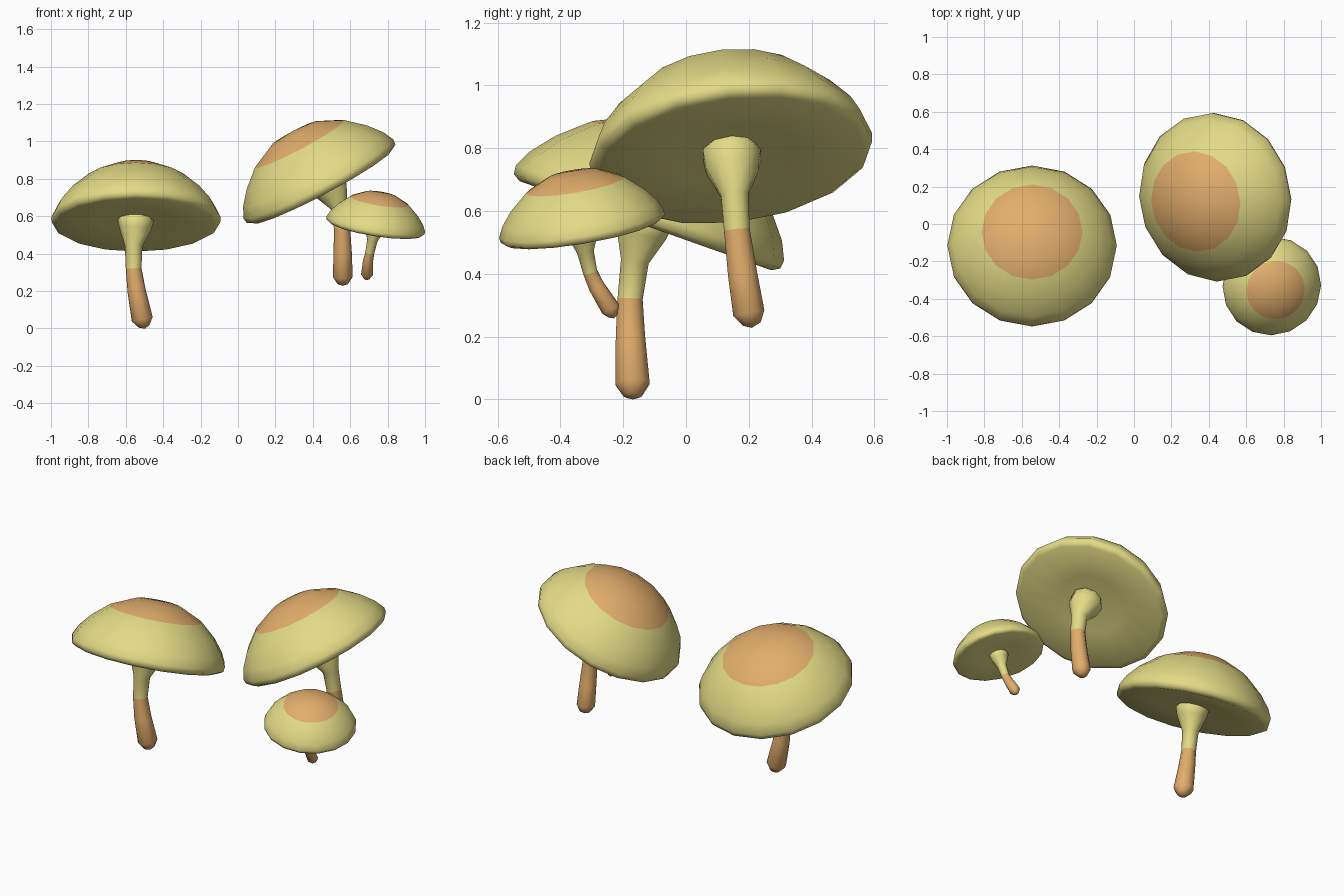
import bpy, bmesh, math
from mathutils import Vector

cube = bpy.data.objects.get("Cube")
if cube:
    bpy.data.objects.remove(cube, do_unlink=True)

UP = Vector((0, 0, 1))


def make_material(name, rgb):
    mat = bpy.data.materials.new(name)
    mat.use_nodes = True
    mat.diffuse_color = (*rgb, 1)
    bsdf = next(n for n in mat.node_tree.nodes if n.type == "BSDF_PRINCIPLED")
    bsdf.inputs["Base Color"].default_value = (*rgb, 1)
    return mat


olive = make_material("olive yellow", (0.77, 0.71, 0.24))
tan = make_material("warm tan", (0.76, 0.42, 0.15))


def skin(name, rings, sides, is_tan):
    """Join rings (centre, axis, radius) into a closed tube; is_tan(i) colours band i."""
    bm = bmesh.new()
    loops = []
    for centre, axis, radius in rings:
        turn = UP.rotation_difference(axis)
        if radius == 0:
            loops.append([bm.verts.new(centre)] * sides)
            continue
        loop = []
        for k in range(sides):
            a = math.tau * k / sides
            offset = Vector((math.cos(a), math.sin(a), 0)) * radius
            loop.append(bm.verts.new(centre + turn @ offset))
        loops.append(loop)
    for i, (low, high) in enumerate(zip(loops, loops[1:])):
        for k in range(sides):
            n = (k + 1) % sides
            corners = dict.fromkeys((low[k], low[n], high[n], high[k]))
            face = bm.faces.new(list(corners))
            face.material_index = int(is_tan(i))
    bmesh.ops.recalc_face_normals(bm, faces=bm.faces)
    mesh = bpy.data.meshes.new(name)
    bm.to_mesh(mesh)
    bm.free()
    mesh.materials.append(olive)
    mesh.materials.append(tan)
    obj = bpy.data.objects.new(name, mesh)
    bpy.context.collection.objects.link(obj)
    bpy.ops.object.select_all(action="DESELECT")
    obj.select_set(True)
    bpy.context.view_layer.objects.active = obj
    bpy.ops.object.shade_smooth_by_angle(angle=math.radians(100))


# Cap section (radius, height) from nearly flat underside, round the rim, to the crown
CAP = [(0, .012), (.2, .004), (.425, -.018), (.45, -.003), (.453, .025),
       (.425, .083), (.365, .157), (.27, .24), (.14, .302), (0, .318)]
SPOT_START = 7


def cap(name, centre, slope, size):
    axis = Vector((*slope, 1)).normalized()
    rings = [(Vector(centre) + axis * h * size, axis, r * size) for r, h in CAP]
    skin(name, rings, 16, lambda i: i >= SPOT_START)


def stem(name, path):
    points = [Vector(p[:3]) for p in path]
    rings = []
    for i, p in enumerate(path):
        axis = points[min(i + 1, len(path) - 1)] - points[max(i - 1, 0)]
        rings.append((points[i], axis.normalized(), p[3]))
    skin(name, rings, 10, lambda i: i < 4)


# Right mushroom, tipped backwards
cap("right_cap", (-.545, -.123, .57), (0, .354), 1)
stem("right_stem", [
    (-.495, -.17, 0, 0), (-.5, -.17, .012, .03), (-.512, -.17, .05, .057),
    (-.542, -.177, .2, .049), (-.558, -.178, .32, .042), (-.558, -.163, .44, .047),
    (-.55, -.142, .53, .085), (-.547, -.13, .58, .097), (-.545, -.123, .61, .07)])

# Left mushroom, tipped strongly to its right
cap("left_cap", (.442, .145, .777), (-.53, -.12), 1)
stem("left_stem", [
    (.56, .21, .228, 0), (.56, .21, .24, .03), (.56, .2, .275, .053),
    (.56, .18, .4, .049), (.556, .162, .54, .043), (.54, .155, .65, .046),
    (.502, .147, .735, .088), (.475, .146, .778, .097), (.445, .146, .815, .07)])

# Small mushroom
cap("small_cap", (.735, -.33, .545), (.16, -.17), .588)
stem("small_stem", [
    (.688, -.23, .258, 0), (.688, -.232, .266, .016), (.69, -.24, .288, .032),
    (.695, -.285, .36, .027), (.705, -.305, .405, .024), (.718, -.32, .47, .028),
    (.729, -.328, .52, .048), (.732, -.33, .545, .055), (.735, -.33, .57, .04)])
